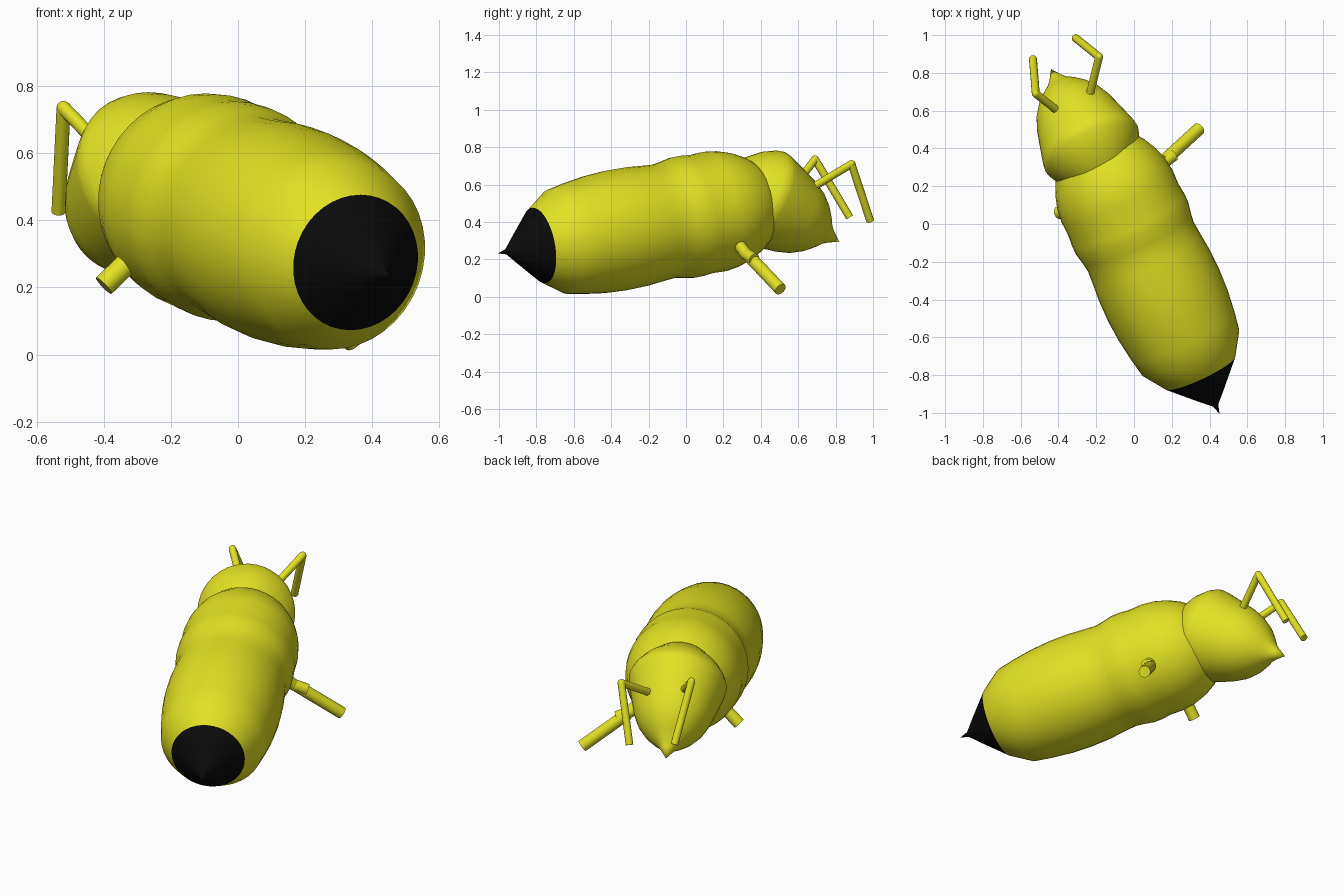
import bpy, bmesh, math
from mathutils import Vector, Matrix

if "Cube" in bpy.data.objects:
    bpy.data.objects.remove(bpy.data.objects["Cube"])


def material(name, rgb):
    m = bpy.data.materials.new(name)
    m.diffuse_color = (*rgb, 1)
    m.use_nodes = True
    m.node_tree.nodes["Principled BSDF"].inputs["Base Color"].default_value = m.diffuse_color
    return m


YELLOW = material("yellow", (0.76, 0.76, 0.017))
BLACK = material("black", (0.003, 0.003, 0.003))


def finish(bm, name, mats, angle=40):
    bmesh.ops.recalc_face_normals(bm, faces=bm.faces)
    me = bpy.data.meshes.new(name)
    bm.to_mesh(me)
    bm.free()
    for m in mats:
        me.materials.append(m)
    ob = bpy.data.objects.new(name, me)
    bpy.context.collection.objects.link(ob)
    bpy.ops.object.select_all(action='DESELECT')
    ob.select_set(True)
    bpy.context.view_layer.objects.active = ob
    bpy.ops.object.shade_smooth_by_angle(angle=math.radians(angle))
    return ob


def revolve(name, origin, axis, profile, mats, black_below=None, segs=40, angle=40):
    """Turn (distance along axis, radius) points round an axis."""
    bm = bmesh.new()
    vs = [bm.verts.new((r, 0, s)) for s, r in profile]
    edges = [bm.edges.new(p) for p in zip(vs, vs[1:])]
    bmesh.ops.spin(bm, geom=vs + edges, cent=(0, 0, 0), axis=(0, 0, 1),
                   angle=2 * math.pi, steps=segs, use_duplicate=False)
    bmesh.ops.remove_doubles(bm, verts=bm.verts, dist=0.0005)
    if black_below is not None:
        for f in bm.faces:
            f.material_index = int(f.calc_center_median().z < black_below)
    rot = Vector(axis).to_track_quat('Z', 'Y').to_matrix().to_4x4()
    bm.transform(Matrix.Translation(origin) @ rot)
    return finish(bm, name, mats, angle)


def limb(name, points, radius):
    """Round rods along a path with ball joints at the bends."""
    bm = bmesh.new()
    pts = [Vector(p) for p in points]
    for a, b in zip(pts, pts[1:]):
        d = b - a
        mat = Matrix.Translation((a + b) / 2) @ d.to_track_quat('Z', 'Y').to_matrix().to_4x4()
        bmesh.ops.create_cone(bm, cap_ends=True, segments=16, radius1=radius,
                              radius2=radius, depth=d.length, matrix=mat)
    for p in pts[1:-1]:
        bmesh.ops.create_uvsphere(bm, u_segments=16, v_segments=8, radius=radius,
                                  matrix=Matrix.Translation(p))
    return finish(bm, name, [YELLOW])


# Body: black pointed tail, abdomen and thorax on one tilted axis
body = [(-0.365, 0), (-0.315, 0.015), (-0.25, 0.08), (-0.12, 0.205), (0, 0.284),
        (0.1, 0.302), (0.22, 0.318), (0.34, 0.325), (0.46, 0.323), (0.56, 0.314),
        (0.63, 0.309), (0.68, 0.316), (0.74, 0.328), (0.79, 0.328), (0.85, 0.322),
        (0.93, 0.325), (1.0, 0.316), (1.07, 0.295), (1.14, 0.26), (1.2, 0.215),
        (1.25, 0.14), (1.28, 0)]
revolve("body", (0.3, -0.68, 0.295), (-0.42, 0.891, 0.172), body,
        [YELLOW, BLACK], black_below=-0.12)

# Head: domed back, tapering face and a small pointed snout
head = [(-0.24, 0), (-0.215, 0.08), (-0.17, 0.15), (-0.09, 0.225), (-0.03, 0.262),
        (0, 0.272), (0.03, 0.268), (0.12, 0.245), (0.22, 0.218), (0.29, 0.19),
        (0.35, 0.15), (0.4, 0.102), (0.435, 0.062), (0.47, 0.035), (0.53, 0)]
revolve("head", (-0.225, 0.40, 0.535), (-0.404, 0.792, -0.454), head, [YELLOW])

# Bent antennae
limb("left_antenna", [(-0.38, 0.58, 0.59), (-0.52, 0.69, 0.735), (-0.535, 0.875, 0.425)], 0.021)
limb("right_antenna", [(-0.25, 0.62, 0.55), (-0.185, 0.885, 0.71), (-0.31, 0.985, 0.405)], 0.021)

# Legs
limb("right_leg_upper", [(0.08, 0.22, 0.36), (0.15, 0.32, 0.23), (0.21, 0.365, 0.2)], 0.032)
limb("right_leg_lower", [(0.16, 0.335, 0.22), (0.345, 0.505, 0.04)], 0.034)
limb("left_leg", [(-0.24, 0.1, 0.36), (-0.4, 0.06, 0.205)], 0.034)
